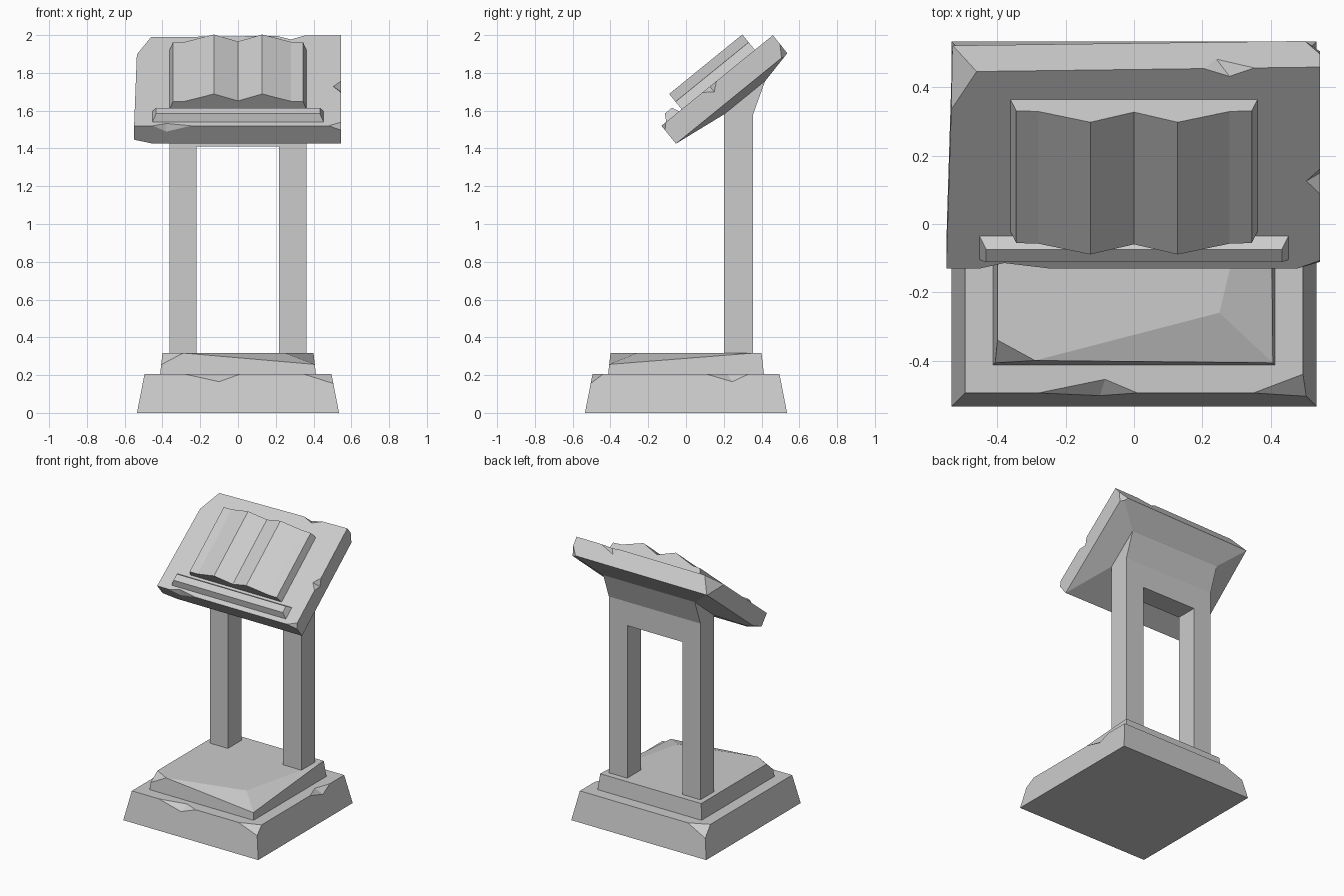
import bpy, bmesh
from math import radians
from mathutils import Matrix, Vector

if "Cube" in bpy.data.objects:
    bpy.data.objects.remove(bpy.data.objects["Cube"], do_unlink=True)

stone = bpy.data.materials.new("grey stone")
stone.use_nodes = True
GREY = (0.6, 0.6, 0.6, 1)
stone.diffuse_color = GREY
stone.node_tree.nodes["Principled BSDF"].inputs["Base Color"].default_value = GREY

# Sloped frame of the desk: x across, y up the slope, z out of the face
TILT = Matrix.Translation((0, -0.13, 1.52)) @ Matrix.Rotation(radians(39.1), 4, "X")


def finish(name, bm, matrix=None):
    bmesh.ops.recalc_face_normals(bm, faces=bm.faces)
    if matrix:
        bm.transform(matrix)
    mesh = bpy.data.meshes.new(name)
    bm.to_mesh(mesh)
    bm.free()
    mesh.materials.append(stone)
    obj = bpy.data.objects.new(name, mesh)
    bpy.context.collection.objects.link(obj)
    return obj


def hull(points):
    bm = bmesh.new()
    for p in points:
        bm.verts.new(p)
    bmesh.ops.convex_hull(bm, input=bm.verts)
    bmesh.ops.dissolve_limit(bm, angle_limit=0.01, verts=bm.verts, edges=bm.edges)
    return bm


def rect(x0, x1, y0, y1, z):
    return [(x, y, z) for x in (x0, x1) for y in (y0, y1)]


def prism(points, offset):
    bm = bmesh.new()
    face = bm.faces.new([bm.verts.new(p) for p in points])
    ext = bmesh.ops.extrude_face_region(bm, geom=[face], use_keep_orig=True)
    moved = [v for v in ext["geom"] if isinstance(v, bmesh.types.BMVert)]
    bmesh.ops.translate(bm, verts=moved, vec=offset)
    return bm


def chop(bm, a, b, c, inside):
    """Slice off a corner along the plane a, b, c, keeping the inside point."""
    a, b, c = Vector(a), Vector(b), Vector(c)
    normal = (b - a).cross(c - a).normalized()
    if normal.dot(Vector(inside) - a) > 0:
        normal.negate()
    bmesh.ops.bisect_plane(bm, geom=bm.verts[:] + bm.edges[:] + bm.faces[:],
                           plane_co=a, plane_no=normal, clear_outer=True)
    bmesh.ops.holes_fill(bm, edges=[e for e in bm.edges if e.is_boundary])


def subtract(obj, cutter):
    mod = obj.modifiers.new("cut", "BOOLEAN")
    mod.operation, mod.solver, mod.object = "DIFFERENCE", "EXACT", cutter
    bpy.context.view_layer.objects.active = obj
    bpy.ops.object.modifier_apply(modifier=mod.name)
    bpy.data.objects.remove(cutter, do_unlink=True)


def notch(obj, a, b, c, d, matrix=None):
    """Chip an edge a-b, with c and d on the two faces beside it."""
    pts = [Vector(p) for p in (a, b, c, d)]
    mid = (pts[2] + pts[3]) / 2
    subtract(obj, finish("cutter", hull([mid + (p - mid) * 1.3 for p in pts]), matrix))


# Lower plinth with chipped corners and edges
R, T = 0.495, 0.205
bm = hull(rect(-0.535, 0.535, -0.535, 0.535, 0) + rect(-R, R, -R, R, T))
chop(bm, (0.35, -R, T), (R, -0.44, T), (0.505, -0.505, 0.155), (0, 0, 0))
chop(bm, (-0.36, R, T), (-R, 0.43, T), (-0.507, 0.507, 0.14), (0, 0, 0))
plinth = finish("lower_plinth", bm)
notch(plinth, (-0.28, -R, T), (0.01, -R, T), (-0.085, -0.455, T), (-0.1, -0.503, 0.165))
notch(plinth, (R, 0.11, T), (R, 0.33, T), (0.455, 0.22, T), (0.503, 0.245, 0.165))

# Upper plinth, worn down towards one front corner
T = 0.317
bm = hull(rect(-0.413, 0.413, -0.413, 0.413, 0.2) + rect(-0.4, 0.4, -0.4, 0.4, T))
worn, ridge = (0.406, -0.406, 0.257), (0.25, -0.26, T)
chop(bm, (-0.29, -0.4, T), ridge, worn, (0, 0, 0.2))
chop(bm, (0.4, 0.36, T), ridge, worn, (0, 0, 0.2))
chop(bm, (-0.29, -0.4, T), (-0.4, -0.34, T), (-0.407, -0.407, 0.255), (0, 0, 0.2))
finish("upper_plinth", bm)

# Support: two posts joined by a beam that leans back under the desk
side = [(0.2, 0.3), (0.355, 0.3), (0.355, 1.58), (0.42, 1.76), (0.39, 1.75), (0.2, 1.6)]
support = finish("support_posts", prism([(-0.363, y, z) for y, z in side], (0.726, 0, 0)))
opening = hull(rect(-0.22, 0.217, 0, 0.6, 0) + rect(-0.22, 0.217, 0, 0.6, 1.41))
subtract(support, finish("cutter", opening))

# Sloped desk with tapered underside and chipped rim
L, D = 0.76, -0.122
pts = rect(-0.365, 0.365, 0.294, 0.578, -0.162)
for z in (0, D):
    pts += [(-0.55, 0, z), (0.545, 0, z), (0.545, L, z), (-0.532, L - 0.018, z)]
bm = hull(pts)
core = (0, 0.4, -0.06)
chop(bm, (-0.535, 0.6, 0), (-0.46, L - 0.015, 0), (-0.532, L - 0.02, D), core)
chop(bm, (0.5, L, D), (0.545, 0.72, D), (0.545, L, -0.06), core)
chop(bm, (0.48, 0, 0), (0.545, 0.03, 0), (0.545, 0, -0.03), core)
chop(bm, (-0.45, 0, D), (-0.55, 0, -0.095), (-0.55, 0.1, D), core)
desk = finish("sloped_desk", bm, TILT)
notch(desk, (0.19, L, 0), (0.36, L, 0), (0.28, 0.725, 0), (0.235, L, -0.05), TILT)
notch(desk, (0.545, 0.28, 0), (0.545, 0.375, 0), (0.505, 0.33, 0), (0.545, 0.33, -0.037), TILT)
notch(desk, (-0.45, 0, 0), (-0.25, 0, 0), (-0.38, 0.02, 0), (-0.38, 0, -0.04), TILT)

# Open book with folded pages
half = [(0.365, -0.01), (0.345, 0.052), (0.28, 0.055), (0.128, 0.105)]
pages = half + [(0, 0.058)] + [(-x, z) for x, z in reversed(half)]
finish("open_book", prism([(x, 0.138, z) for x, z in pages], (0, 0.499, 0)), TILT)

# Ledge that holds the book
finish("book_ledge", hull(rect(-0.455, 0.455, 0.03, 0.124, -0.005)
                          + rect(-0.433, 0.433, 0.055, 0.103, 0.039)), TILT)
